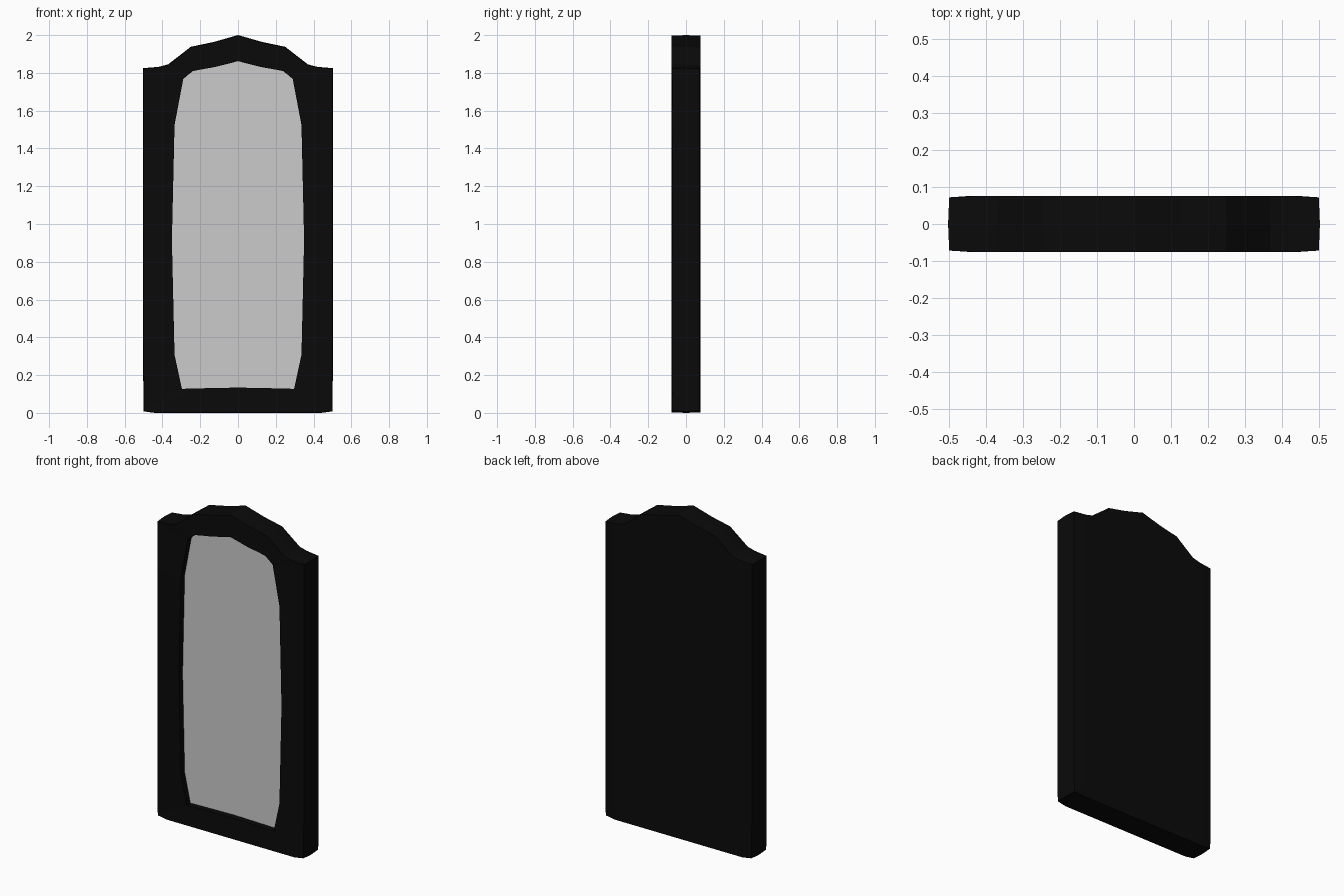
import bpy
import bmesh

if "Cube" in bpy.data.objects:
    bpy.data.objects.remove(bpy.data.objects["Cube"])

# Right halves of the frame silhouette and the mirror opening (x, z), bottom to top
OUTER = [(0, 0), (.44, 0), (.5, .008), (.503, .307), (.503, .915), (.503, 1.524),
         (.503, 1.825), (.42, 1.832), (.37, 1.845), (.25, 1.938), (.127, 1.964), (0, 2)]
INNER = [(0, .134), (.25, .129), (.297, .127), (.336, .307), (.35, .915), (.336, 1.524),
         (.29, 1.767), (.27, 1.785), (.238, 1.81), (.18, 1.821), (.122, 1.831), (0, 1.862)]
DEPTH = .076
GLASS_Y = -.04


def full(half):
    """Mirror a half outline into a closed loop."""
    return half + [(-x, z) for x, z in half[-2:0:-1]]


def scaled(pts, sx, sz):
    return [(x * sx, 1 + (z - 1) * sz) for x, z in pts]


def edge_loop(bm, pts, y, corner_y=None):
    """Loop of vertices; the outer columns may sit slightly further in."""
    return [bm.verts.new((x, corner_y if corner_y is not None and abs(x) > .45 else y, z))
            for x, z in pts]


def bridge(bm, a, b):
    n = len(a)
    for i in range(n):
        j = (i + 1) % n
        bm.faces.new((a[i], a[j], b[j], b[i]))


def finish(bm, name):
    bmesh.ops.recalc_face_normals(bm, faces=bm.faces)
    mesh = bpy.data.meshes.new(name)
    bm.to_mesh(mesh)
    bm.free()
    obj = bpy.data.objects.new(name, mesh)
    bpy.context.collection.objects.link(obj)
    return obj


outer, inner = full(OUTER), full(INNER)
rim = scaled(outer, .994, .997)

# Frame: recess wall, front face, slightly bowed sides, flat back
bm = bmesh.new()
loops = [
    edge_loop(bm, inner, GLASS_Y),
    edge_loop(bm, inner, -DEPTH),
    edge_loop(bm, rim, -DEPTH, -.072),
    edge_loop(bm, outer, 0),
    edge_loop(bm, rim, DEPTH, .072),
    edge_loop(bm, scaled(outer, .88, .95), DEPTH),
]
for a, b in zip(loops, loops[1:]):
    bridge(bm, a, b)
bm.faces.new(loops[-1])
# Close the recess behind the glass
bm.faces.new(edge_loop(bm, inner, GLASS_Y + .005))
frame = finish(bm, "mirror_frame")

black = bpy.data.materials.new("black_frame")
black.diffuse_color = (.003, .003, .003, 1)
black.use_nodes = True
black.node_tree.nodes["Principled BSDF"].inputs["Base Color"].default_value = black.diffuse_color
frame.data.materials.append(black)

# Glass: single recessed pane facing the front
bm = bmesh.new()
bm.faces.new(edge_loop(bm, inner, GLASS_Y))
glass = finish(bm, "mirror_glass")
if glass.data.polygons[0].normal.y > 0:
    glass.data.flip_normals()
